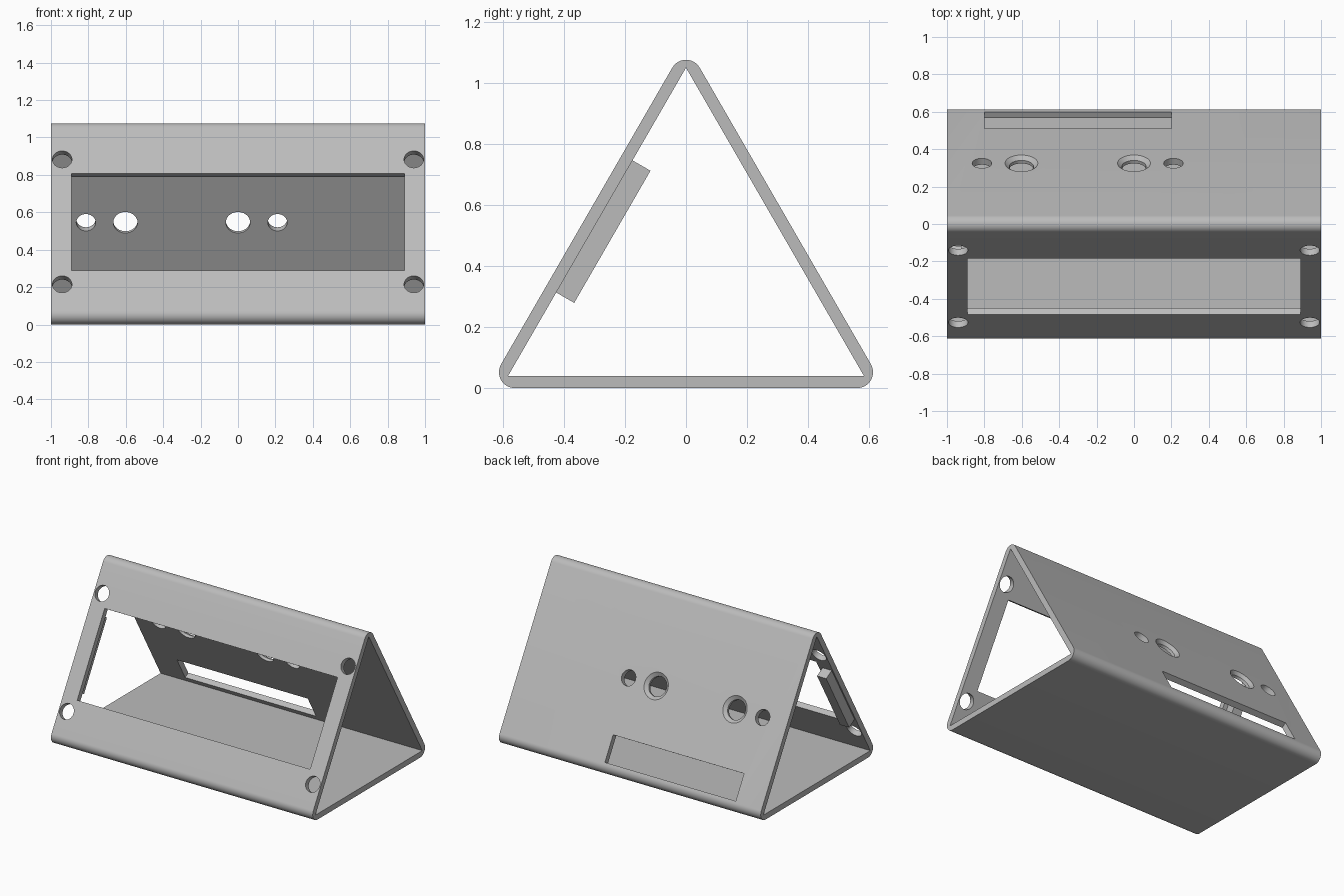
import bpy, bmesh
from math import radians, sin, cos, sqrt
from mathutils import Matrix, Vector

if "Cube" in bpy.data.objects:
    bpy.data.objects.remove(bpy.data.objects["Cube"], do_unlink=True)

WALL, ROUND = 0.039, 0.052      # wall thickness, outer corner radius
INNER = 0.5835                  # half width of the inner triangle
FRONT, BACK = -1, 1
APEX = WALL * 3 + INNER * sqrt(3)   # where the outer faces would meet

grey = bpy.data.materials.new("plain grey")
grey.use_nodes = True
grey.diffuse_color = (0.5, 0.5, 0.5, 1)
grey.node_tree.nodes["Principled BSDF"].inputs["Base Color"].default_value = (0.5, 0.5, 0.5, 1)


def add_object(name, bm):
    bmesh.ops.recalc_face_normals(bm, faces=bm.faces)
    mesh = bpy.data.meshes.new(name)
    bm.to_mesh(mesh)
    bm.free()
    mesh.materials.append(grey)
    obj = bpy.data.objects.new(name, mesh)
    bpy.context.collection.objects.link(obj)
    return obj


def prism(name, profile, x):
    """Extrude a y-z profile from -x to x."""
    bm = bmesh.new()
    face = bm.faces.new([bm.verts.new((-x, y, z)) for y, z in profile])
    new = bmesh.ops.extrude_face_region(bm, geom=[face])["geom"]
    bmesh.ops.translate(bm, vec=(2 * x, 0, 0),
                        verts=[v for v in new if isinstance(v, bmesh.types.BMVert)])
    return add_object(name, bm)


def on_face(side, x, z):
    """Frame on a sloping face: local y along the slope, local z outward."""
    y = side * (APEX - z) / sqrt(3)
    return Matrix.Translation((x, y, z)) @ Matrix.Rotation(radians(-60 * side), 4, "X")


def box(name, frame, size, depth=0.0):
    bm = bmesh.new()
    bmesh.ops.create_cube(bm, size=1)
    bmesh.ops.transform(bm, verts=bm.verts, matrix=frame
                        @ Matrix.Translation((0, 0, depth)) @ Matrix.Diagonal((*size, 1)))
    return add_object(name, bm)


def cone(name, frame, low, high, bottom, top):
    """Round cutter between two local heights."""
    bm = bmesh.new()
    bmesh.ops.create_cone(bm, cap_ends=True, segments=48, radius1=low, radius2=high,
                          depth=top - bottom,
                          matrix=frame @ Matrix.Translation((0, 0, (top + bottom) / 2)))
    return add_object(name, bm)


def cut(target, cutter):
    mod = target.modifiers.new("cut", "BOOLEAN")
    mod.operation, mod.solver, mod.object = "DIFFERENCE", "EXACT", cutter
    bpy.context.view_layer.objects.active = target
    bpy.ops.object.modifier_apply(modifier=mod.name)
    bpy.data.objects.remove(cutter, do_unlink=True)


# Rounded triangular shell, hollowed by a sharp triangle
centre_z = APEX - 2 * ROUND
centre_y = (APEX - 3 * ROUND) / sqrt(3)
outer = []
for (cy, cz), start in (((0, centre_z), 30), ((-centre_y, ROUND), 150), ((centre_y, ROUND), 270)):
    for i in range(17):
        a = radians(start + 120 * i / 16)
        outer.append((cy + ROUND * cos(a), cz + ROUND * sin(a)))
shell = prism("triangular_case", outer, 1)
hollow = [(-INNER, WALL), (INNER, WALL), (0, WALL + INNER * sqrt(3))]
cut(shell, prism("hollow_cutter", hollow, 1.2))

# Front window and its four corner screw holes
cut(shell, box("window_cutter", on_face(FRONT, 0, 0.549), (1.78, 0.6, 0.2)))
for x in (-0.94, 0.94):
    for z in (0.215, 0.883):
        cut(shell, cone("screw_cutter", on_face(FRONT, x, z), 0.052, 0.052, -0.1, 0.1))

# Back slot, plain holes and countersunk holes
cut(shell, box("slot_cutter", on_face(BACK, -0.3, 0.167), (1, 0.18, 0.12)))
for x in (-0.813, 0.211):
    cut(shell, cone("hole_cutter", on_face(BACK, x, 0.565), 0.052, 0.052, -0.1, 0.1))
for x in (-0.602, 0):
    frame = on_face(BACK, x, 0.565)
    cut(shell, cone("bore_cutter", frame, 0.065, 0.065, -0.1, 0.1))
    cut(shell, cone("sink_cutter", frame, 0.065, 0.111, -0.02, 0.02))

# Retaining bar behind the window edge
bar = box("retaining_bar", on_face(FRONT, -0.955, 0.549), (0.07, 0.5, 0.068), -WALL - 0.034)

for obj in (shell, bar):
    bpy.ops.object.select_all(action="DESELECT")
    obj.select_set(True)
    bpy.context.view_layer.objects.active = obj
    bpy.ops.object.shade_smooth_by_angle(angle=radians(30))
